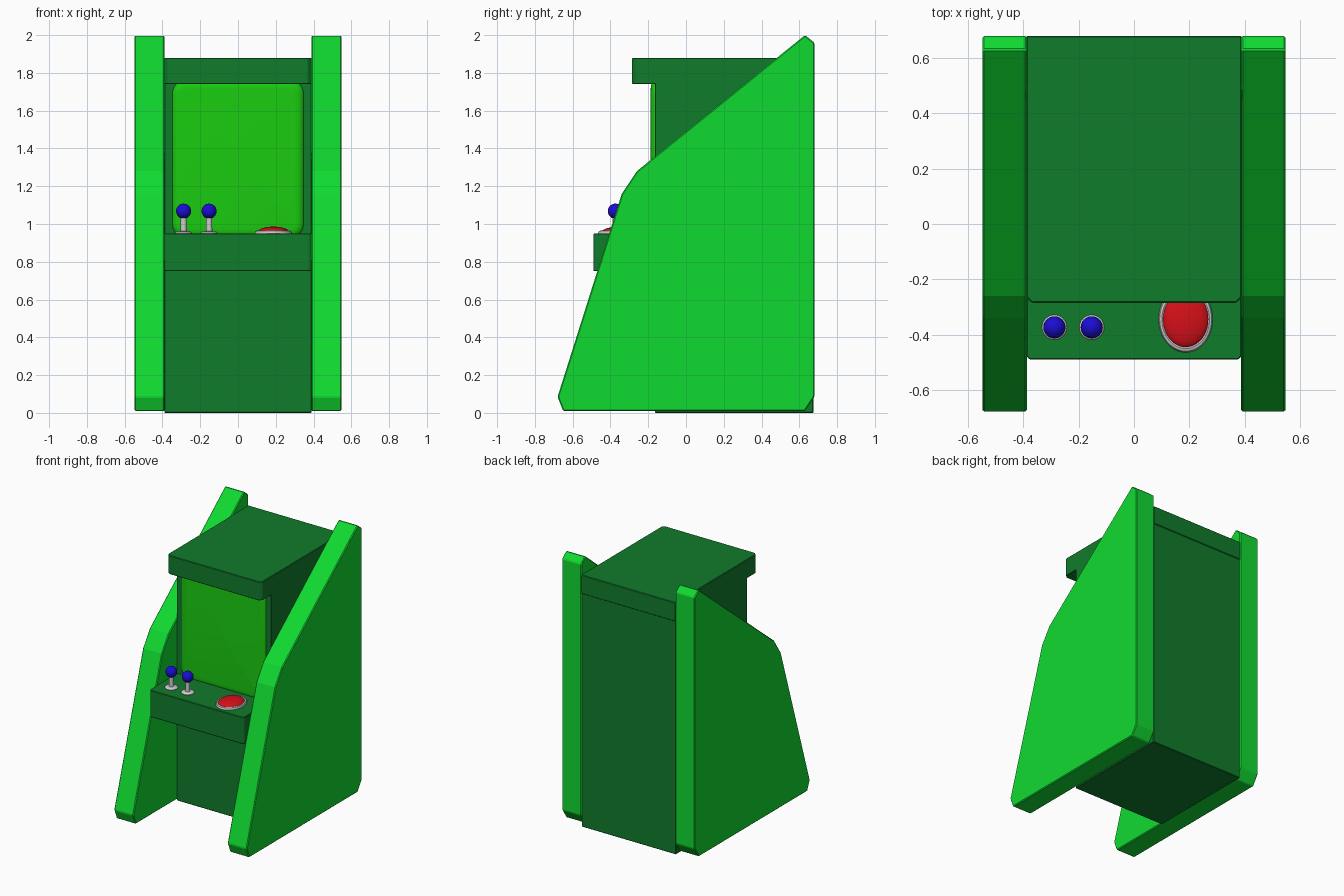
import bpy, bmesh, math
from mathutils import Matrix, Vector

if "Cube" in bpy.data.objects:
    bpy.data.objects.remove(bpy.data.objects["Cube"])


def material(name, r, g, b):
    m = bpy.data.materials.new(name)
    m.diffuse_color = (r, g, b, 1)
    m.use_nodes = True
    m.node_tree.nodes["Principled BSDF"].inputs["Base Color"].default_value = m.diffuse_color
    return m


BRIGHT = material("bright_green", 0.005, 0.70, 0.03)
DARK = material("dark_green", 0.005, 0.20, 0.025)
LIME = material("lime_screen", 0.01, 0.60, 0.005)
BLUE = material("blue", 0.01, 0.004, 0.65)
RED = material("red", 0.68, 0.005, 0.01)


def finish(name, bm, mat=None, smooth=False):
    bmesh.ops.recalc_face_normals(bm, faces=bm.faces)
    me = bpy.data.meshes.new(name)
    bm.to_mesh(me)
    bm.free()
    ob = bpy.data.objects.new(name, me)
    bpy.context.collection.objects.link(ob)
    if mat:
        me.materials.append(mat)
    if smooth:
        bpy.ops.object.select_all(action='DESELECT')
        ob.select_set(True)
        bpy.context.view_layer.objects.active = ob
        bpy.ops.object.shade_smooth_by_angle(angle=math.radians(40))
    return ob


def prism(name, points, direction, mat, bevel=0.0):
    """Extrude a closed 3D outline along a direction."""
    bm = bmesh.new()
    face = bm.faces.new([bm.verts.new(p) for p in points])
    ext = bmesh.ops.extrude_face_region(bm, geom=[face], use_keep_orig=True)
    verts = [v for v in ext['geom'] if isinstance(v, bmesh.types.BMVert)]
    bmesh.ops.translate(bm, verts=verts, vec=Vector(direction))
    ob = finish(name, bm, mat)
    if bevel:
        mod = ob.modifiers.new("edge", 'BEVEL')
        mod.width, mod.segments = bevel, 1
    return ob


def slab(name, y0, y1, z0, z1, mat, cut=0.0, half=0.39):
    """Full-width block whose front vertical corners are chamfered."""
    outline = [(-half, y1, z0), (half, y1, z0)]
    if cut:
        outline += [(half, y0 + cut, z0), (half - cut, y0, z0),
                    (-half + cut, y0, z0), (-half, y0 + cut, z0)]
    else:
        outline += [(half, y0, z0), (-half, y0, z0)]
    return prism(name, outline, (0, 0, z1 - z0), mat, 0.004)


def lathe(name, profile, center, mat=None, scale=(1, 1), segs=32):
    """Revolve an (r, z) profile around z; r = 0 ends close the shape."""
    bm = bmesh.new()
    vs = [bm.verts.new((r, 0, z)) for r, z in profile]
    es = [bm.edges.new(p) for p in zip(vs, vs[1:])]
    bmesh.ops.spin(bm, geom=vs + es, axis=(0, 0, 1), cent=(0, 0, 0),
                   angle=math.tau, steps=segs, use_duplicate=False)
    bmesh.ops.remove_doubles(bm, verts=bm.verts, dist=1e-5)
    bmesh.ops.transform(bm, verts=bm.verts, matrix=Matrix.Translation(center)
                        @ Matrix.Diagonal((scale[0], scale[1], 1, 1)))
    return finish(name, bm, mat, True)


# Side panels with clipped corners
SIDE = [(-0.65, 0.01), (-0.68, 0.085), (-0.34, 1.16), (-0.26, 1.28),
        (0.63, 2.0), (0.68, 1.96), (0.68, 0.085), (0.63, 0.01)]
for name, x in (("left_side_panel", -0.548), ("right_side_panel", 0.388)):
    prism(name, [(x, y, z) for y, z in SIDE], (0.16, 0, 0), BRIGHT, 0.006)

# Cabinet body, control deck and overhanging top
slab("cabinet_body", -0.165, 0.675, 0.0, 1.75, DARK)
slab("control_deck", -0.49, -0.14, 0.75, 0.95, DARK, 0.012)
slab("top_canopy", -0.285, 0.68, 1.74, 1.88, DARK, 0.02)

# Screen: cushion-shaped sheet with rounded corners and curved rim
bm = bmesh.new()
rings = []
for k in range(7):
    a = k / 6 * math.pi / 2
    inset, y = 0.05 * (1 - math.cos(a)), -0.155 - 0.032 * math.sin(a)
    hx, hz, r = 0.35 - inset, 0.42 - inset, 0.075 - inset
    ring = []
    for q, (sx, sz) in enumerate(((1, 1), (-1, 1), (-1, -1), (1, -1))):
        for i in range(7):
            t = (q + i / 6) * math.pi / 2
            ring.append(bm.verts.new((sx * (hx - r) + r * math.cos(t), y,
                                      1.345 + sz * (hz - r) + r * math.sin(t))))
    rings.append(ring)
for a, b in zip(rings, rings[1:]):
    for i in range(len(a)):
        j = (i + 1) % len(a)
        bm.faces.new((a[i], a[j], b[j], b[i]))
bm.faces.new(rings[-1])
bm.faces.new(rings[0])
finish("screen", bm, LIME, True)

# Two joysticks: collar with shaft, and ball knob
for n, x in enumerate((-0.288, -0.153), 1):
    lathe(f"joystick_{n}_shaft",
          [(0, 0.945), (0.045, 0.945), (0.045, 0.953), (0.038, 0.96),
           (0.017, 0.962), (0.015, 1.06), (0, 1.06)], (x, -0.374, 0), segs=24)
    ball = [(0.04 * math.sin(i * math.pi / 12), -0.04 * math.cos(i * math.pi / 12))
            for i in range(13)]
    ball[0], ball[-1] = (0, -0.04), (0, 0.04)
    lathe(f"joystick_{n}_knob", ball, (x, -0.374, 1.068), BLUE, segs=24)

# Oval push button: grey rim and domed red cap
BUTTON = (0.187, -0.345, 0)
lathe("button_rim", [(0, 0.945), (1, 0.945), (1, 0.955), (0.96, 0.963),
                     (0.88, 0.966), (0.82, 0.962), (0, 0.962)],
      BUTTON, None, (0.098, 0.12), 40)
dome = [(0.85 * math.cos(i * math.pi / 16), 0.958 + 0.028 * math.sin(i * math.pi / 16))
        for i in range(8)] + [(0, 0.986)]
lathe("button_cap", [(0, 0.958)] + dome, BUTTON, RED, (0.098, 0.12), 40)
